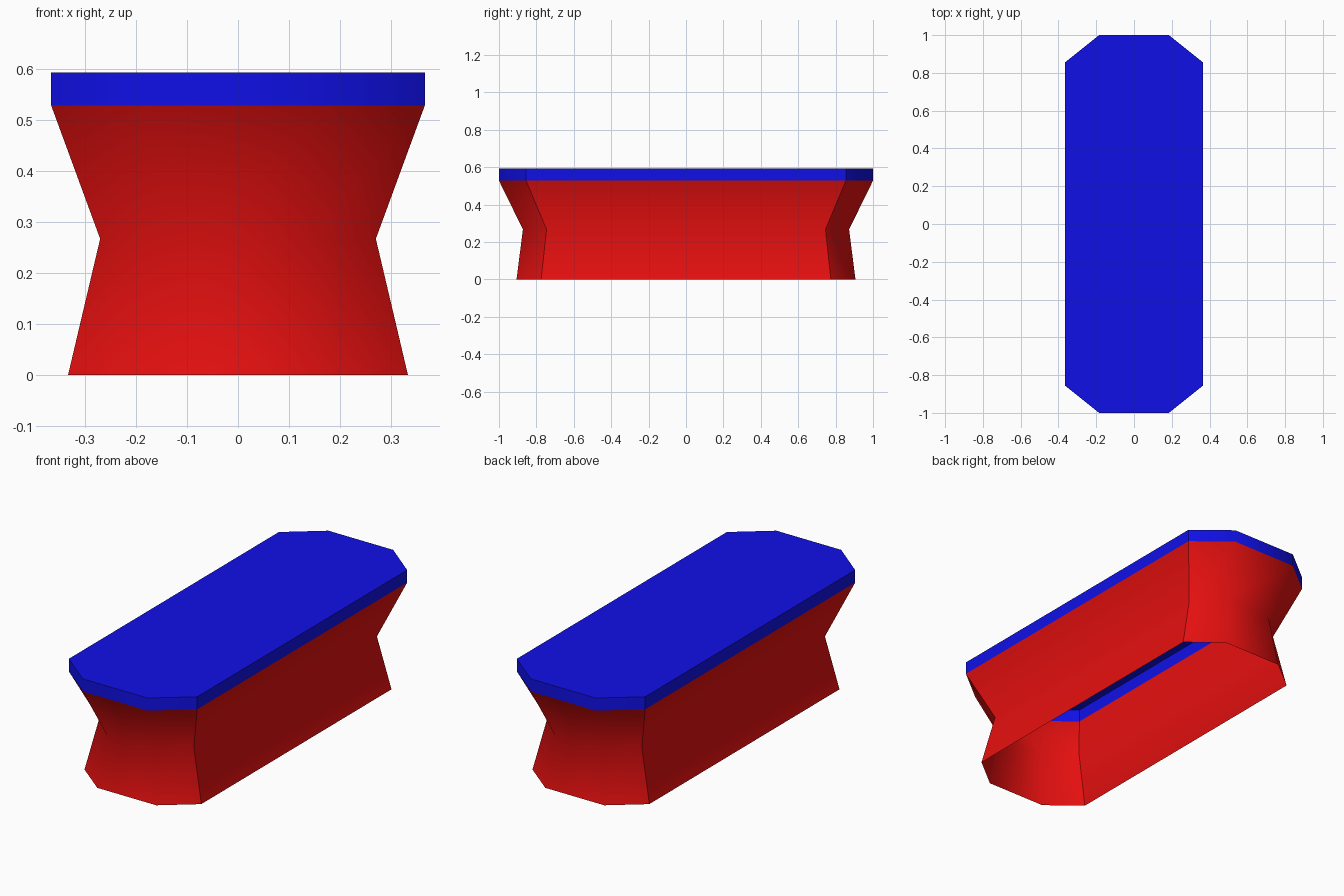
import bpy, bmesh, math

cube = bpy.data.objects.get("Cube")
if cube:
    bpy.data.objects.remove(cube, do_unlink=True)


def make_material(name, color):
    mat = bpy.data.materials.new(name)
    mat.use_nodes = True
    mat.diffuse_color = color
    mat.node_tree.nodes["Principled BSDF"].inputs["Base Color"].default_value = color
    return mat


# Quarter outline of the top, mirrored into a long octagon
HALF_X, END_X, HALF_Y, CORNER_Y = 0.366, 0.185, 1.0, 0.855
quarter = [(HALF_X, CORNER_Y), (END_X, HALF_Y)]
outline = (quarter
           + [(-x, y) for x, y in reversed(quarter)]
           + [(-x, -y) for x, y in quarter]
           + [(x, -y) for x, y in reversed(quarter)])


def make_shell(name, levels, mat, capped=False):
    """Thin open shell through scaled outlines; levels are (z, x scale, y scale)."""
    bm = bmesh.new()
    rings = [[bm.verts.new((x * sx, y * sy, z)) for x, y in outline]
             for z, sx, sy in levels]
    n = len(outline)
    for low, high in zip(rings, rings[1:]):
        for i in range(n):
            j = (i + 1) % n
            bm.faces.new((low[i], low[j], high[j], high[i]))
    if capped:
        bm.faces.new(rings[-1])
    mesh = bpy.data.meshes.new(name)
    bm.to_mesh(mesh)
    bm.free()
    mesh.materials.append(mat)
    obj = bpy.data.objects.new(name, mesh)
    bpy.context.collection.objects.link(obj)
    bpy.ops.object.select_all(action='DESELECT')
    obj.select_set(True)
    bpy.context.view_layer.objects.active = obj
    bpy.ops.object.shade_smooth_by_angle(angle=math.radians(45))
    return obj


red = make_material("red", (0.8, 0.005, 0.005, 1))
blue = make_material("blue", (0.005, 0.005, 0.8, 1))

# Hollow waisted base, open below
make_shell("base", [(0, 0.91, 0.906), (0.267, 0.738, 0.872), (0.528, 1, 1)], red)

# Flat top with a shallow rim, hollow underneath
make_shell("top", [(0.528, 1, 1), (0.593, 1, 1)], blue, capped=True)
